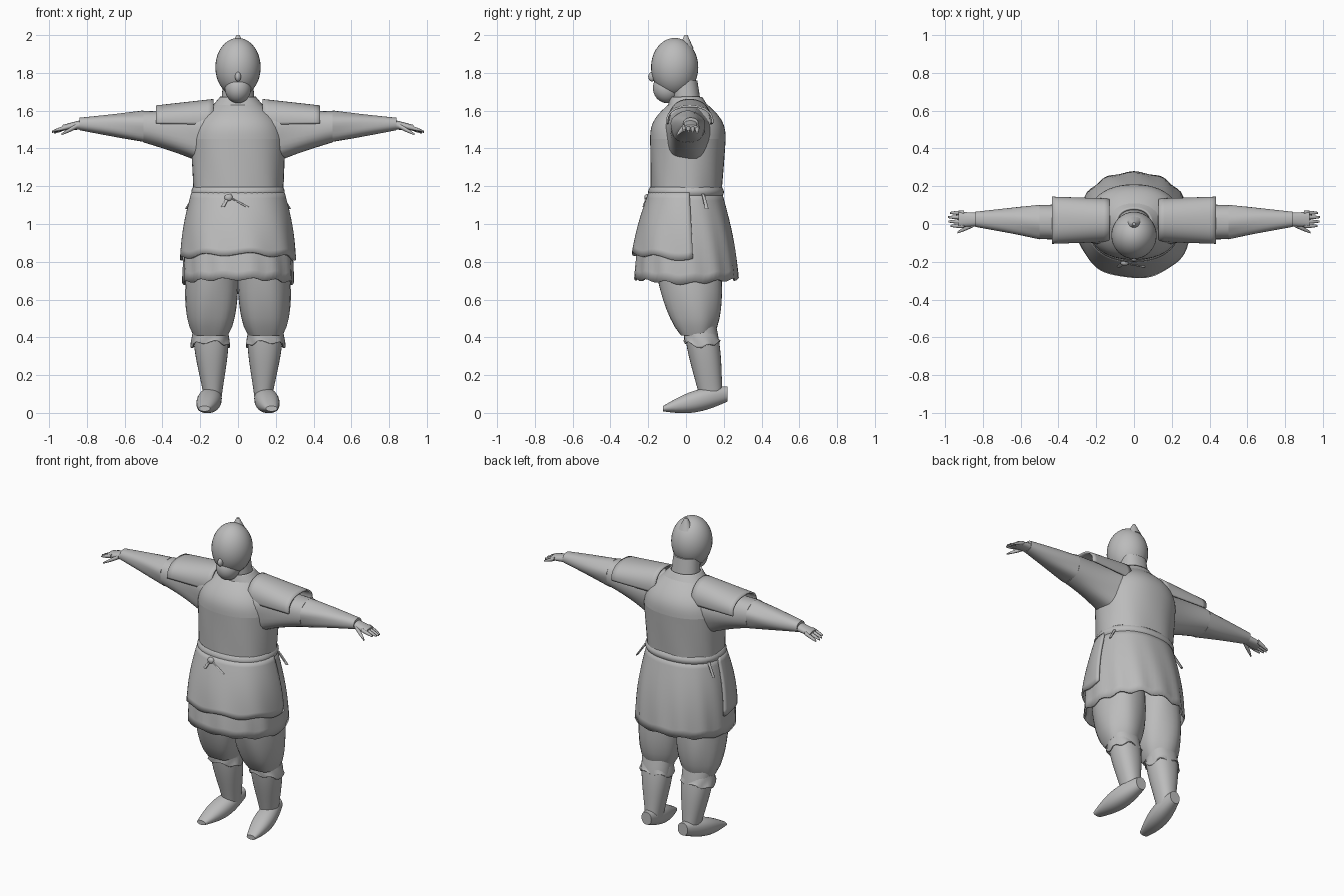
import bpy, bmesh, math
from mathutils import Vector, Matrix

if "Cube" in bpy.data.objects:
    bpy.data.objects.remove(bpy.data.objects["Cube"], do_unlink=True)

clay = bpy.data.materials.new("plain grey")
clay.use_nodes = True
grey = (0.5, 0.5, 0.5, 1)
clay.diffuse_color = grey
clay.node_tree.nodes["Principled BSDF"].inputs["Base Color"].default_value = grey


def finish(name, bm, thickness=0):
    """Turn a bmesh into a smooth shaded object, with cloth thickness if asked."""
    bmesh.ops.recalc_face_normals(bm, faces=bm.faces)
    mesh = bpy.data.meshes.new(name)
    bm.to_mesh(mesh)
    bm.free()
    mesh.materials.append(clay)
    obj = bpy.data.objects.new(name, mesh)
    bpy.context.collection.objects.link(obj)
    if thickness:
        cloth = obj.modifiers.new("cloth thickness", "SOLIDIFY")
        cloth.thickness = thickness
        cloth.offset = 0
    bpy.ops.object.select_all(action="DESELECT")
    obj.select_set(True)
    bpy.context.view_layer.objects.active = obj
    bpy.ops.object.shade_smooth_by_angle(angle=math.radians(50))


def ball(name, centre, radii):
    bm = bmesh.new()
    bmesh.ops.create_uvsphere(bm, u_segments=32, v_segments=20, radius=1)
    place = Matrix.Translation(centre) @ Matrix.Diagonal((*radii, 1))
    bmesh.ops.transform(bm, matrix=place, verts=bm.verts)
    finish(name, bm)


def tube(name, start, end, size_start, size_end, axis="Z", bulge=0, skew=1, folds=0,
         depth=0, hem=0, arc=None, thickness=0, side=1, sides=32, rows=10):
    """Rounded cross-sections from start to end, square to one axis.

    bulge swells the middle, folds and depth ripple the cloth towards the start,
    hem makes the starting edge uneven, and arc leaves an open strip.
    """
    bm = bmesh.new()
    axis_index = "XYZ".index(axis)
    across, up = [i for i in range(3) if i != axis_index]
    first, last = [math.radians(a) for a in arc or (0, 360)]
    count = sides + 1 if arc else sides
    rings = []
    for k in range(rows + 1):
        t = k / rows
        swell = bulge * math.sin(math.pi * t ** skew)
        size = Vector(size_start).lerp(Vector(size_end), t) + Vector((swell, swell))
        ring = []
        for i in range(count):
            angle = first + (last - first) * i / sides
            c, s = math.cos(angle), math.sin(angle)
            ripple = 1 + depth * (1 - t) * math.sin(folds * angle + 3 * t)
            point = Vector(start).lerp(Vector(end), t)
            point[across] += size.x * ripple * math.copysign(abs(c) ** 0.9, c)
            point[up] += size.y * ripple * math.copysign(abs(s) ** 0.9, s)
            droop = abs(s) - 0.5 + 0.3 * math.sin(folds * angle)
            point[axis_index] += hem * (1 - t) ** 3 * droop
            point.x *= side
            ring.append(bm.verts.new(point))
        rings.append(ring)
    for low, high in zip(rings, rings[1:]):
        for i in range(sides):
            j = (i + 1) % count
            bm.faces.new((low[i], low[j], high[j], high[i]))
    if not thickness:
        bm.faces.new(rings[0])
        bm.faces.new(rings[-1])
    finish(name, bm, thickness)


# Head, face, topknot and neck
ball("head", (0, -.06, 1.83), (.12, .125, .155))
ball("jaw", (0, -.1, 1.72), (.07, .075, .08))
ball("nose", (0, -.18, 1.78), (.016, .02, .025))
tube("topknot", (0, 0, 1.93), (0, 0, 2), (.045, .04), (.008, .008), sides=16)
tube("neck", (0, .01, 1.6), (0, -.01, 1.76), (.09, .075), (.08, .07))
tube("collar", (0, .015, 1.6), (0, 0, 1.67), (.15, .11), (.09, .08), thickness=.012)

# Padded tunic: body, rounded shoulders and belt
tube("tunic_body", (0, 0, 1.1), (0, .01, 1.45), (.235, .185), (.25, .2),
     folds=7, depth=.015, sides=48)
tube("tunic_shoulders", (0, .01, 1.45), (0, .01, 1.66), (.25, .2), (.09, .07),
     bulge=.04, sides=48)
tube("belt", (0, 0, 1.145), (0, 0, 1.195), (.235, .188), (.235, .188),
     bulge=.01, sides=48, thickness=.005)

# Long skirt with a shorter front panel over it
tube("skirt", (0, 0, .695), (0, 0, 1.17), (.288, .27), (.232, .185), bulge=.015,
     folds=13, depth=.018, hem=.025, thickness=.01, sides=72)
tube("front_panel", (0, .01, .825), (0, 0, 1.17), (.3, .29), (.24, .192), bulge=.01,
     folds=8, depth=.012, hem=.03, arc=(176, 364), thickness=.012, sides=48)

# Belt knot and hanging ties
ball("belt_knot", (-.05, -.205, 1.14), (.022, .016, .02))
for tail_x in (-.08, .05):
    tube("belt_tail", (tail_x, -.225, 1.09), (-.05, -.205, 1.145),
         (.01, .006), (.008, .006), sides=8)

for side, word in ((1, "left"), (-1, "right")):
    tube(word + "_side_tie", (.275, .11, 1.08), (.225, .09, 1.16),
         (.006, .01), (.008, .008), sides=8, side=side)

    # Wide sleeve narrowing to the wrist, with a flap draped over the shoulder
    tube(word + "_upper_sleeve", (.12, .01, 1.46), (.5, .01, 1.515), (.13, .17), (.09, .083),
         "X", bulge=-.01, folds=5, depth=.05, side=side)
    tube(word + "_lower_sleeve", (.5, .01, 1.515), (.84, .025, 1.53), (.09, .083), (.04, .033),
         "X", folds=5, depth=.04, side=side)
    tube(word + "_shoulder_flap", (.13, .02, 1.545), (.435, .02, 1.545), (.11, .112), (.12, .078),
         "X", arc=(-8, 188), thickness=.01, side=side)

    # Hand with spread fingers
    tube(word + "_palm", (.8, .024, 1.53), (.93, .024, 1.51), (.035, .028), (.04, .015),
         "X", sides=16, side=side)
    for finger in range(4):
        y = -.01 + finger * .023
        reach = .965 + .02 * math.sin(math.pi * (finger + .4) / 4)
        tube(word + "_finger", (.9, y, 1.515), (reach, y, 1.495 - finger * .004),
             (.012, .012), (.005, .005), "X", bulge=.002, sides=10, side=side)
    tube(word + "_thumb", (.85, 0, 1.52), (.935, -.045, 1.475), (.016, .014), (.005, .005),
         "X", bulge=.002, sides=10, side=side)

    # Baggy trouser leg gathered below the knee
    tube(word + "_trouser", (.145, .055, .41), (.13, 0, .88), (.09, .085), (.13, .18),
         bulge=.032, skew=.7, folds=5, depth=.035, side=side)

    # Boot shaft, ragged cuff and foot
    tube(word + "_shin", (.133, .135, .07), (.145, .075, .46), (.045, .06), (.095, .085),
         bulge=.01, skew=1.5, side=side)
    tube(word + "_cuff", (.147, .085, .36), (.146, .075, .43), (.1, .093), (.09, .085),
         folds=6, depth=.05, hem=.03, thickness=.006, side=side)
    tube(word + "_foot", (.178, -.122, .022), (.13, .22, .1), (.03, .014), (.035, .04),
         "Y", bulge=.031, side=side)
